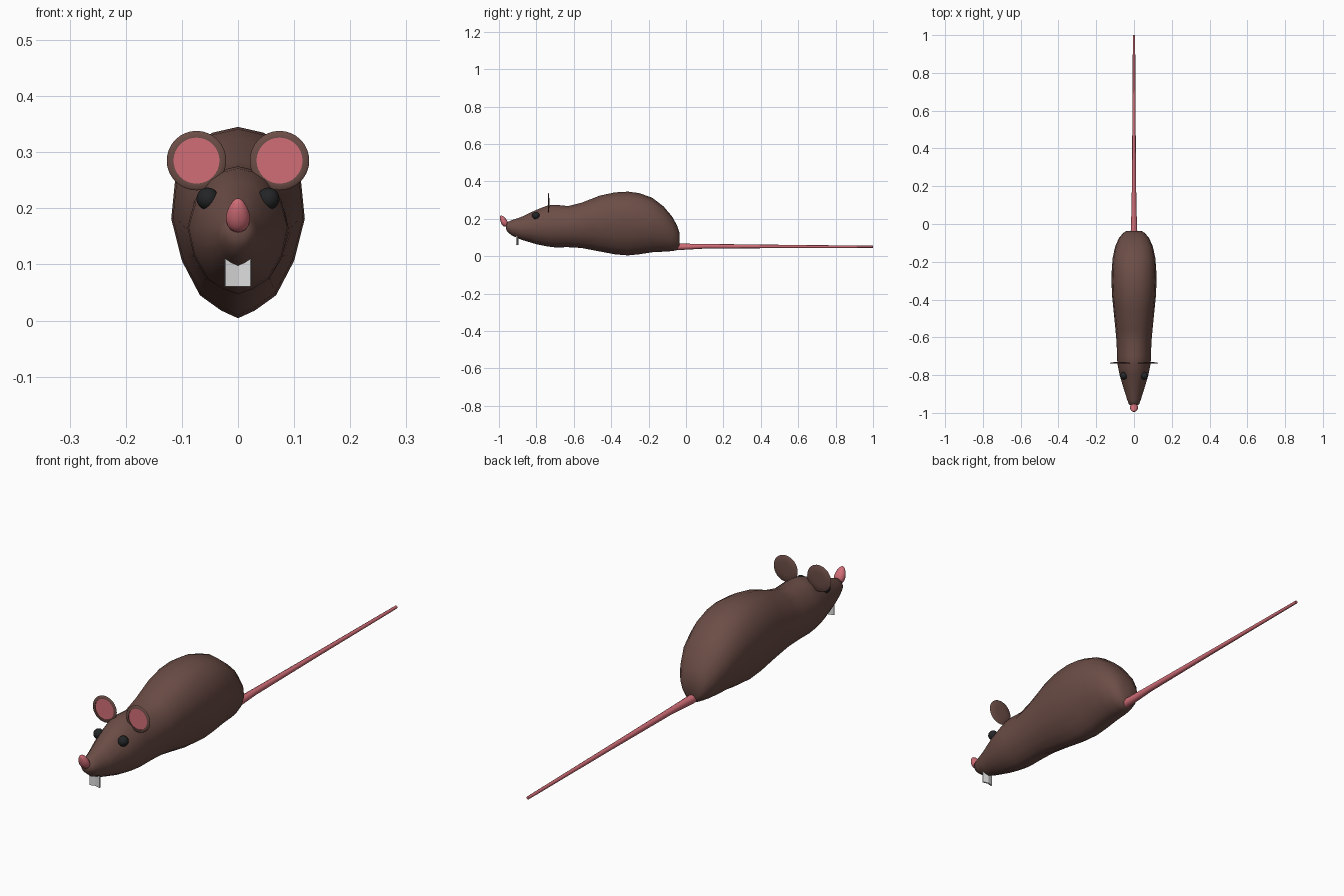
import bpy, bmesh, math
from mathutils import Matrix, Vector

if "Cube" in bpy.data.objects:
    bpy.data.objects.remove(bpy.data.objects["Cube"])


def material(name, rgb):
    m = bpy.data.materials.new(name)
    m.diffuse_color = (*rgb, 1)
    m.use_nodes = True
    m.node_tree.nodes["Principled BSDF"].inputs["Base Color"].default_value = m.diffuse_color
    return m


BROWN = material("brown fur", (0.15, 0.075, 0.062))
PINK = material("pink skin", (0.64, 0.155, 0.185))
BLACK = material("black eye", (0.017, 0.018, 0.019))
WHITE = material("white tooth", (0.72, 0.72, 0.72))


def finish(name, bm, mats, angle=50):
    bmesh.ops.recalc_face_normals(bm, faces=bm.faces)
    me = bpy.data.meshes.new(name)
    bm.to_mesh(me)
    bm.free()
    for m in mats:
        me.materials.append(m)
    ob = bpy.data.objects.new(name, me)
    bpy.context.collection.objects.link(ob)
    bpy.ops.object.select_all(action='DESELECT')
    ob.select_set(True)
    bpy.context.view_layer.objects.active = ob
    if angle:
        bpy.ops.object.shade_smooth_by_angle(angle=math.radians(angle))
    return ob


def loft(bm, rings):
    """Skin a list of equal-length point rings and cap both ends."""
    loops = [[bm.verts.new(p) for p in r] for r in rings]
    for a, b in zip(loops, loops[1:]):
        n = len(a)
        for i in range(n):
            bm.faces.new((a[i], a[(i + 1) % n], b[(i + 1) % n], b[i]))
    bm.faces.new(loops[0])
    bm.faces.new(loops[-1])


# Body: one egg-shaped section, scaled along the length, with a narrower crown on the head
HEIGHT = [0, .04, .12, .30, .52, .73, .90, .97, 1]
TORSO = [0, .25, .57, .84, 1, .94, .70, .38, 0]
HEAD = [0, .28, .62, .88, 1, .85, .56, .30, 0]
# y, half width, bottom, top, headness
STATIONS = [
    (-.962, .014, .145, .172, 1), (-.955, .027, .130, .182, 1),
    (-.93, .036, .110, .193, 1), (-.88, .052, .088, .210, 1),
    (-.80, .076, .064, .248, 1), (-.74, .088, .052, .271, 1),
    (-.70, .090, .047, .275, .9), (-.63, .092, .048, .268, .7),
    (-.56, .098, .044, .285, .4), (-.46, .108, .025, .324, .1),
    (-.38, .116, .010, .341, 0), (-.31, .119, .004, .345, 0),
    (-.25, .118, .010, .337, 0), (-.18, .113, .021, .312, 0),
    (-.12, .100, .024, .266, 0), (-.075, .080, .027, .213, 0),
    (-.048, .058, .032, .165, 0), (-.036, .038, .050, .130, 0),
]
bm = bmesh.new()
rings = []
for y, w, lo, hi, k in STATIONS:
    half = [(w * (a + (b - a) * k), lo + (hi - lo) * h)
            for h, a, b in zip(HEIGHT, TORSO, HEAD)]
    outline = half + [(-x, z) for x, z in reversed(half[1:-1])]
    rings.append([(x, y, z) for x, z in outline])
loft(bm, rings)
finish("body", bm, [BROWN], 70)

# Tail: long, tapering eight-sided tube
bm = bmesh.new()
rings = []
for y, z, r in [(-.09, .052, .02), (-.03, .050, .017), (.1, .053, .0125),
                (.5, .052, .009), (1, .050, .006)]:
    rings.append([(r * math.cos(i * math.pi / 4), y, z + r * math.sin(i * math.pi / 4))
                  for i in range(8)])
loft(bm, rings)
finish("tail", bm, [PINK])

# Nose: upturned egg, wider at its base
bm = bmesh.new()
bmesh.ops.create_uvsphere(bm, u_segments=16, v_segments=10, radius=1)
for v in bm.verts:
    s = 1 - .25 * v.co.z
    v.co = Vector((v.co.x * .021 * s, v.co.y * .017 * s, v.co.z * .033))
bm.transform(Matrix.Translation((0, -.975, .188)) @ Matrix.Rotation(math.radians(28), 4, 'X'))
finish("nose", bm, [PINK])

for side, s in (("right", 1), ("left", -1)):
    # Ear: thin disc with a slightly domed back and an inset pink front
    bm = bmesh.new()
    rings = []
    for r, y in [(.041, -.737), (.041, -.739), (.050, -.739), (.053, -.736),
                 (.048, -.733), (.025, -.731)]:
        rings.append([(s * .074 + r * math.cos(i * math.pi / 16), y,
                       .285 + r * math.sin(i * math.pi / 16)) for i in range(32)])
    loft(bm, rings)
    for f in bm.faces:
        c = f.calc_center_median()
        if len(f.verts) > 4 and c.y < -.735:
            f.material_index = 1
    finish(side + "_ear", bm, [BROWN, PINK])

    # Eye
    bm = bmesh.new()
    bmesh.ops.create_uvsphere(bm, u_segments=16, v_segments=10, radius=.02)
    bm.transform(Matrix.Translation((s * .054, -.803, .217)))
    finish(side + "_eye", bm, [BLACK])

    # Front tooth: thin plate turned slightly away from its neighbour
    bm = bmesh.new()
    bmesh.ops.create_cube(bm, size=1)
    bm.transform(Matrix.Translation((s * .0118, -.902, .0855))
                 @ Matrix.Rotation(s * math.radians(-14), 4, 'Z')
                 @ Matrix.Diagonal((.0235, .006, .049, 1)))
    finish(side + "_tooth", bm, [WHITE], 0)
